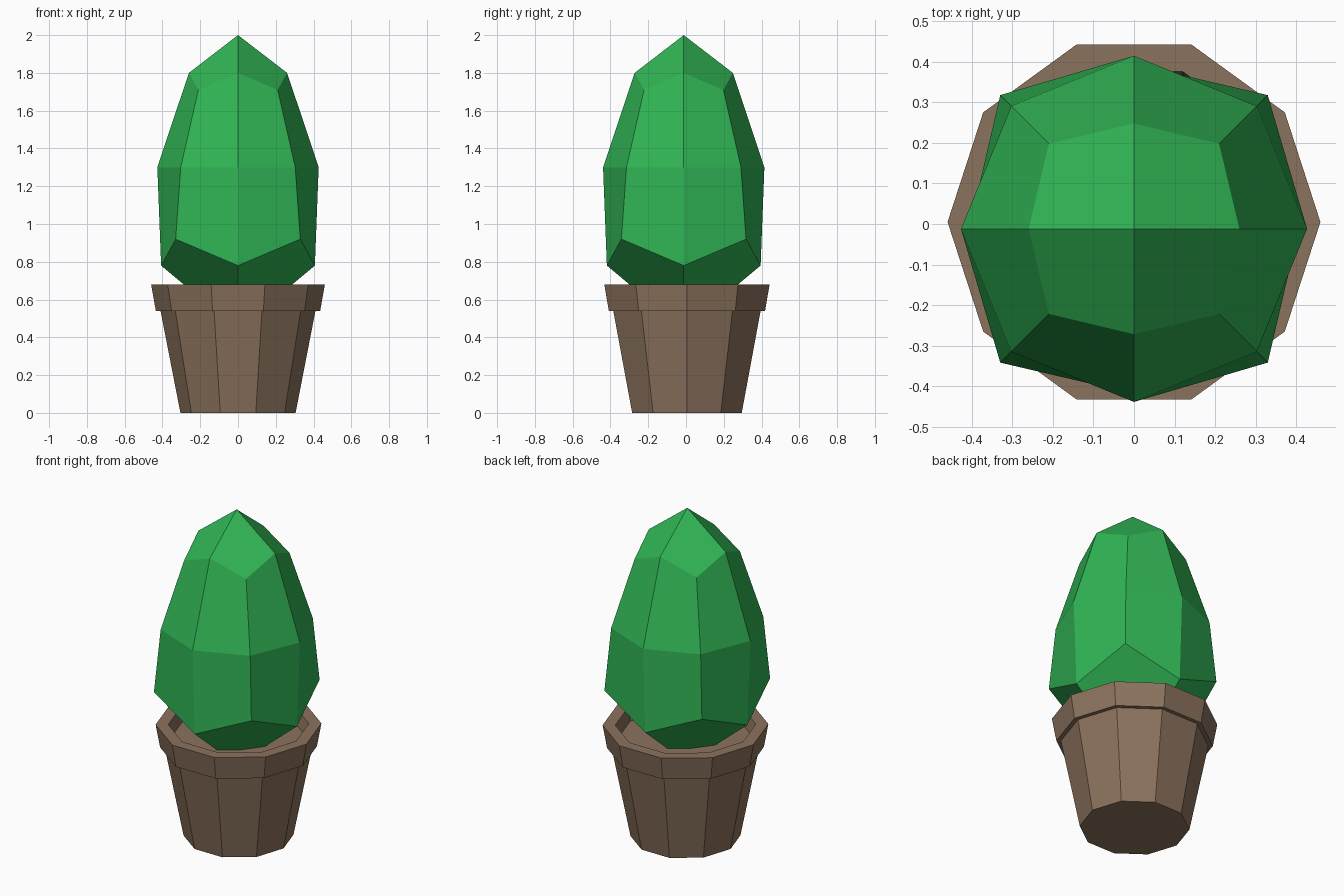
import bpy, bmesh
from math import cos, sin, tau

if "Cube" in bpy.data.objects:
    bpy.data.objects.remove(bpy.data.objects["Cube"])


def material(name, rgb):
    m = bpy.data.materials.new(name)
    m.diffuse_color = (*rgb, 1)
    m.use_nodes = True
    m.node_tree.nodes["Principled BSDF"].inputs["Base Color"].default_value = m.diffuse_color
    return m


def add_object(name, bm, mat):
    bmesh.ops.recalc_face_normals(bm, faces=bm.faces)
    me = bpy.data.meshes.new(name)
    bm.to_mesh(me)
    bm.free()
    me.materials.append(mat)
    ob = bpy.data.objects.new(name, me)
    bpy.context.collection.objects.link(ob)
    return ob


def lathe(name, profile, mat, sides=10):
    """Revolve (radius, z) points and cap both ends."""
    bm = bmesh.new()
    rings = [[bm.verts.new((r * cos(tau * i / sides), r * sin(tau * i / sides), z))
              for i in range(sides)] for r, z in profile]
    for a, b in zip(rings, rings[1:]):
        for i in range(sides):
            j = (i + 1) % sides
            bm.faces.new((a[i], a[j], b[j], b[i]))
    bm.faces.new(rings[0])
    bm.faces.new(rings[-1])
    return add_object(name, bm, mat)


clay = material("clay", (0.26, 0.17, 0.11))
leaf = material("leaf", (0.03, 0.46, 0.09))

# Ten-sided pot: tapered body, overhanging rim, sunken soil surface
pot = lathe("pot", [(0.305, 0), (0.41, 0.54), (0.435, 0.54), (0.46, 0.68),
                    (0.39, 0.68), (0.375, 0.60)], clay)
pot.location.y = 0.005

# Bush: a cube split once per side, its points pulled out into a faceted egg
# key: (layer, number of sideways axes used) -> (offset per axis, height)
shape = {
    (1, 0): (0, 2.0), (1, 1): (0.26, 1.80), (1, 2): (0.21, 1.71),
    (0, 1): (0.427, 1.30), (0, 2): (0.303, 1.30),
    (-1, 0): (0, 0.44), (-1, 1): (0.407, 0.78), (-1, 2): (0.33, 0.92),
}
bm = bmesh.new()
bmesh.ops.create_cube(bm, size=2)
bmesh.ops.subdivide_edges(bm, edges=bm.edges[:], cuts=1, use_grid_fill=True)
for v in bm.verts:
    x, y, z = (round(c) for c in v.co)
    r, h = shape[(z, abs(x) + abs(y))]
    v.co = (x * r, y * r, h)
bush = add_object("bush", bm, leaf)
bush.location.y = -0.012
